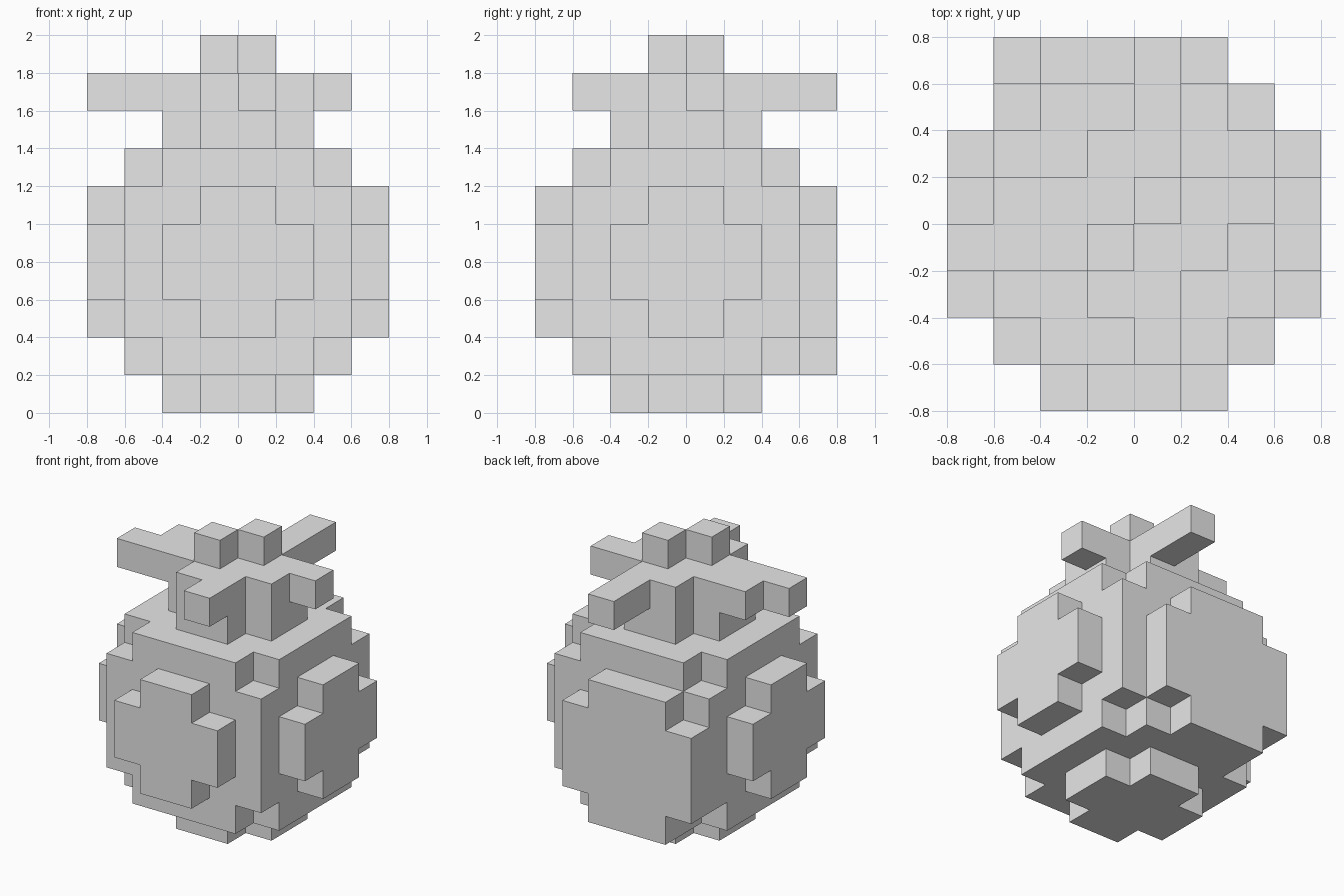
import bpy
import bmesh
from mathutils import Vector

UNIT = 0.2  # edge of one block

cube = bpy.data.objects.get("Cube")
if cube:
    bpy.data.objects.remove(cube, do_unlink=True)

grey = bpy.data.materials.new("plain_grey")
grey.use_nodes = True
grey.diffuse_color = (0.8, 0.8, 0.8, 1)
grey.node_tree.nodes["Principled BSDF"].inputs["Base Color"].default_value = (0.8, 0.8, 0.8, 1)


def box(x0, x1, y0, y1, z0, z1):
    """Block cells filling a box; bounds are counted in blocks."""
    return {(x, y, z) for x in range(x0, x1) for y in range(y0, y1) for z in range(z0, z1)}


def cross(z):
    """One layer of a four-wide square with its corners missing."""
    return box(-2, 2, -1, 1, z, z + 1) | box(-1, 1, -2, 2, z, z + 1)


parts = {}

# Rounded body: a cube without its eight corner blocks
corners = {(x, y, z) for x in (-3, 2) for y in (-3, 2) for z in (1, 6)}
parts["body"] = box(-3, 3, -3, 3, 1, 7) - corners

# Bulging side panels
parts["front_panel"] = box(-2, 2, -4, -3, 3, 5) | box(-1, 1, -4, -3, 2, 6)
for name, x in (("left_panel", 3), ("right_panel", -4)):
    parts[name] = box(x, x + 1, -2, 2, 3, 5) | box(x, x + 1, -1, 1, 2, 6)
parts["back_panel"] = box(-3, 2, 3, 4, 2, 5) | box(-2, 1, 3, 4, 1, 6)

# Foot under the body and neck above it
parts["base"] = cross(0)
parts["neck"] = cross(7)

# Leafy crown with four uneven arms
parts["crown"] = cross(8)
parts["right_leaf"] = box(-3, -2, -1, 1, 8, 9) | box(-4, -3, -1, 0, 8, 9)
parts["left_leaf"] = box(2, 3, 0, 1, 8, 9)
parts["front_leaf"] = box(0, 1, -3, -2, 8, 9)
parts["back_leaf"] = box(0, 1, 2, 4, 8, 9)

# Two tip blocks set on a diagonal
parts["front_tip"] = box(-1, 0, -1, 0, 9, 10)
parts["back_tip"] = box(0, 1, 0, 1, 9, 10)

filled = set().union(*parts.values())


def build(name, cells):
    """Skin the cells with outer faces only and merge the flat areas."""
    bm = bmesh.new()
    for cell in sorted(cells):
        centre = Vector(cell) + Vector((0.5, 0.5, 0.5))
        for axis in range(3):
            for sign in (-1, 1):
                n = Vector((0, 0, 0))
                n[axis] = sign
                if tuple(int(c + d) for c, d in zip(cell, n)) in filled:
                    continue
                u = Vector((0, 0, 0))
                u[(axis + 1) % 3] = 0.5
                v = n.cross(u)
                mid = centre + n / 2
                ring = (mid - u - v, mid + u - v, mid + u + v, mid - u + v)
                bm.faces.new([bm.verts.new(p * UNIT) for p in ring])
    bmesh.ops.remove_doubles(bm, verts=bm.verts, dist=0.001)
    bmesh.ops.dissolve_limit(bm, angle_limit=0.02, verts=bm.verts, edges=bm.edges)
    mesh = bpy.data.meshes.new(name)
    bm.to_mesh(mesh)
    bm.free()
    mesh.materials.append(grey)
    bpy.context.scene.collection.objects.link(bpy.data.objects.new(name, mesh))


for part_name, part_cells in parts.items():
    build(part_name, part_cells)
